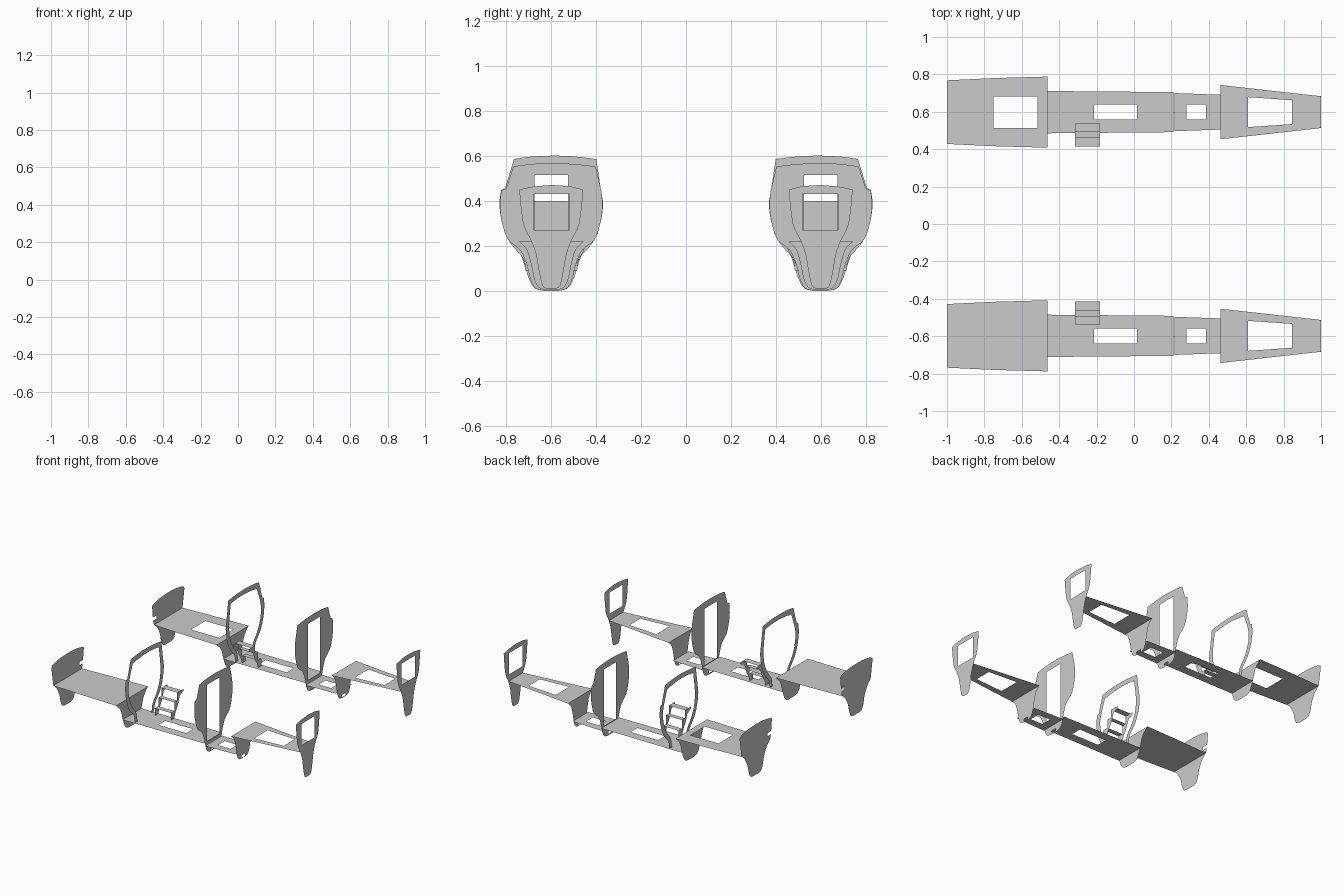
import bpy, bmesh
from mathutils import Vector

C = 0.598  # hull centreline distance from y = 0


def smooth(pts, n=3):
    """Catmull-Rom through an open list of points."""
    p = [Vector(q) for q in pts]
    p = [p[0]] + p + [p[-1]]
    out = []
    for a, b, c, d in zip(p, p[1:], p[2:], p[3:]):
        for i in range(n):
            t = i / n
            out.append(0.5 * (2*b + (c-a)*t + (2*a-5*b+4*c-d)*t*t + (3*b-a-3*c+d)*t**3))
    return [tuple(v) for v in out] + [tuple(pts[-1])]


def flip(pts):
    return [(-u, v) for u, v in reversed(pts)]


def plate(name, loops, place):
    """Flat sheet: first loop is the outline, the others are openings."""
    bm = bmesh.new()
    for loop in loops:
        vs = [bm.verts.new(place(*p)) for p in loop]
        for i, v in enumerate(vs):
            bm.edges.new((v, vs[i - 1]))
    bmesh.ops.triangle_fill(bm, edges=bm.edges[:], use_beauty=True)
    bmesh.ops.recalc_face_normals(bm, faces=bm.faces[:])
    me = bpy.data.meshes.new(name)
    bm.to_mesh(me)
    bm.free()
    bpy.context.collection.objects.link(bpy.data.objects.new(name, me))


def rect(u0, u1, z0, z1):
    return [(u0, z0), (u1, z0), (u1, z1), (u0, z1)]


def taper(x0, w0, x1, w1):
    return [(x0, -w0), (x1, -w1), (x1, w1), (x0, w0)]


# half sections from keel upward: (offset, height)
stern_low = smooth([(0.03, 0.02), (0.065, 0.03), (0.085, 0.07), (0.10, 0.13), (0.135, 0.19), (0.17, 0.22)])
aft_low = smooth([(0.03, 0.0), (0.07, 0.01), (0.095, 0.045), (0.115, 0.10), (0.14, 0.17), (0.19, 0.22)])
fore_low = smooth([(0.03, 0.005), (0.055, 0.015), (0.075, 0.05), (0.09, 0.12), (0.11, 0.185), (0.145, 0.22)])
bow_low = smooth([(0.02, 0.01), (0.04, 0.025), (0.055, 0.09), (0.067, 0.16), (0.09, 0.225), (0.125, 0.30), (0.142, 0.45)])
door_low = smooth([(0.03, 0.0), (0.07, 0.012), (0.092, 0.05), (0.107, 0.11), (0.137, 0.18), (0.19, 0.225),
                   (0.215, 0.29), (0.228, 0.37), (0.222, 0.445)])
limber = rect(-0.02, 0.02, 0.01, 0.028)

# deck-level ring frame, u positive toward the other hull
ring_out = smooth([(0.115, 0.09), (0.125, 0.145), (0.18, 0.21), (0.215, 0.29), (0.23, 0.38), (0.22, 0.45), (0.20, 0.585)])
ring_top = smooth([(0.20, 0.585), (0.10, 0.597), (0.0, 0.60), (-0.10, 0.595), (-0.165, 0.585)])
ring_left = flip(smooth([(0.115, 0.09), (0.125, 0.145), (0.18, 0.21), (0.215, 0.29), (0.23, 0.38), (0.222, 0.448)]))
ring_in = smooth([(-0.085, 0.09), (-0.095, 0.155), (-0.145, 0.22), (-0.18, 0.30), (-0.19, 0.38), (-0.175, 0.45), (-0.14, 0.545)])
ring_in += smooth([(-0.08, 0.555), (0.0, 0.562), (0.10, 0.56), (0.17, 0.55)])
ring_in += smooth([(0.185, 0.45), (0.19, 0.38), (0.18, 0.30), (0.145, 0.22), (0.095, 0.155), (0.085, 0.09)])
ring = ring_out + ring_top[1:] + [(-0.205, 0.455)] + ring_left + ring_in

# doorway bulkhead outline
door = door_low + smooth([(0.197, 0.552), (0.10, 0.563), (0.0, 0.567), (-0.10, 0.562), (-0.168, 0.552)]) \
    + [(-0.20, 0.455)] + flip(door_low)

# transom with a slot on the inboard side
transom = stern_low + [(0.18, 0.255), (0.14, 0.255), (0.14, 0.28), (0.183, 0.28)] \
    + smooth([(0.19, 0.35), (0.185, 0.375), (0.10, 0.395), (0.0, 0.40), (-0.10, 0.395), (-0.185, 0.375), (-0.19, 0.34)]) \
    + flip(stern_low)

bow = bow_low + [(0.08, 0.465), (0.0, 0.47), (-0.08, 0.463)] + flip(bow_low)

stringer = [(0.06, 0.09), (0.06, 0.145), (0.10, 0.145), (0.10, 0.21), (0.135, 0.21), (0.135, 0.27),
            (0.207, 0.27), (0.207, 0.255), (0.165, 0.235), (0.14, 0.17), (0.115, 0.13), (0.10, 0.09)]

for side, s in (("right", -1), ("left", 1)):
    def across(x):
        return lambda u, z: (x, s * (C - u), z)

    def level(z):
        return lambda x, u: (x, s * (C - u), z)

    # bulkheads and frames
    plate(f"{side}_transom", [transom], across(-1.0))
    plate(f"{side}_aft_bulkhead", [aft_low + flip(aft_low)], across(-0.463))
    plate(f"{side}_ring_frame", [ring], across(-0.36))
    plate(f"{side}_door_bulkhead", [door, rect(-0.074, 0.074, 0.09, 0.515), limber], across(0.214))
    plate(f"{side}_fore_bulkhead", [fore_low + flip(fore_low), limber], across(0.462))
    plate(f"{side}_bow_frame", [bow, rect(-0.077, 0.08, 0.27, 0.43)], across(1.0))

    # floors
    aft = [taper(-1.0, 0.17, -0.463, 0.19)]
    aft[0][1:1] = [(-0.75, -0.182)]
    aft[0][4:4] = [(-0.75, 0.182)]
    if s > 0:
        aft.append(taper(-0.75, 0.085, -0.515, 0.085))
    plate(f"{side}_aft_floor", aft, level(0.22))
    plate(f"{side}_saloon_floor", [taper(-0.463, 0.113, 0.212, 0.107), taper(-0.215, 0.04, 0.015, 0.04)], level(0.085))
    plate(f"{side}_passage_floor", [taper(0.216, 0.102, 0.462, 0.093), taper(0.28, 0.04, 0.385, 0.04)], level(0.065))
    plate(f"{side}_bow_floor", [taper(0.462, 0.145, 1.0, 0.085), taper(0.61, 0.08, 0.845, 0.064)], level(0.22))

    # companionway steps
    for i, x in enumerate((-0.315, -0.182)):
        plate(f"{side}_step_stringer_{i}", [stringer], across(x))
    for i, (u0, u1, z) in enumerate(((0.06, 0.10, 0.145), (0.10, 0.135, 0.21), (0.135, 0.183, 0.27))):
        plate(f"{side}_step_tread_{i}", [[(-0.315, u0), (-0.182, u0), (-0.182, u1), (-0.315, u1)]], level(z))
